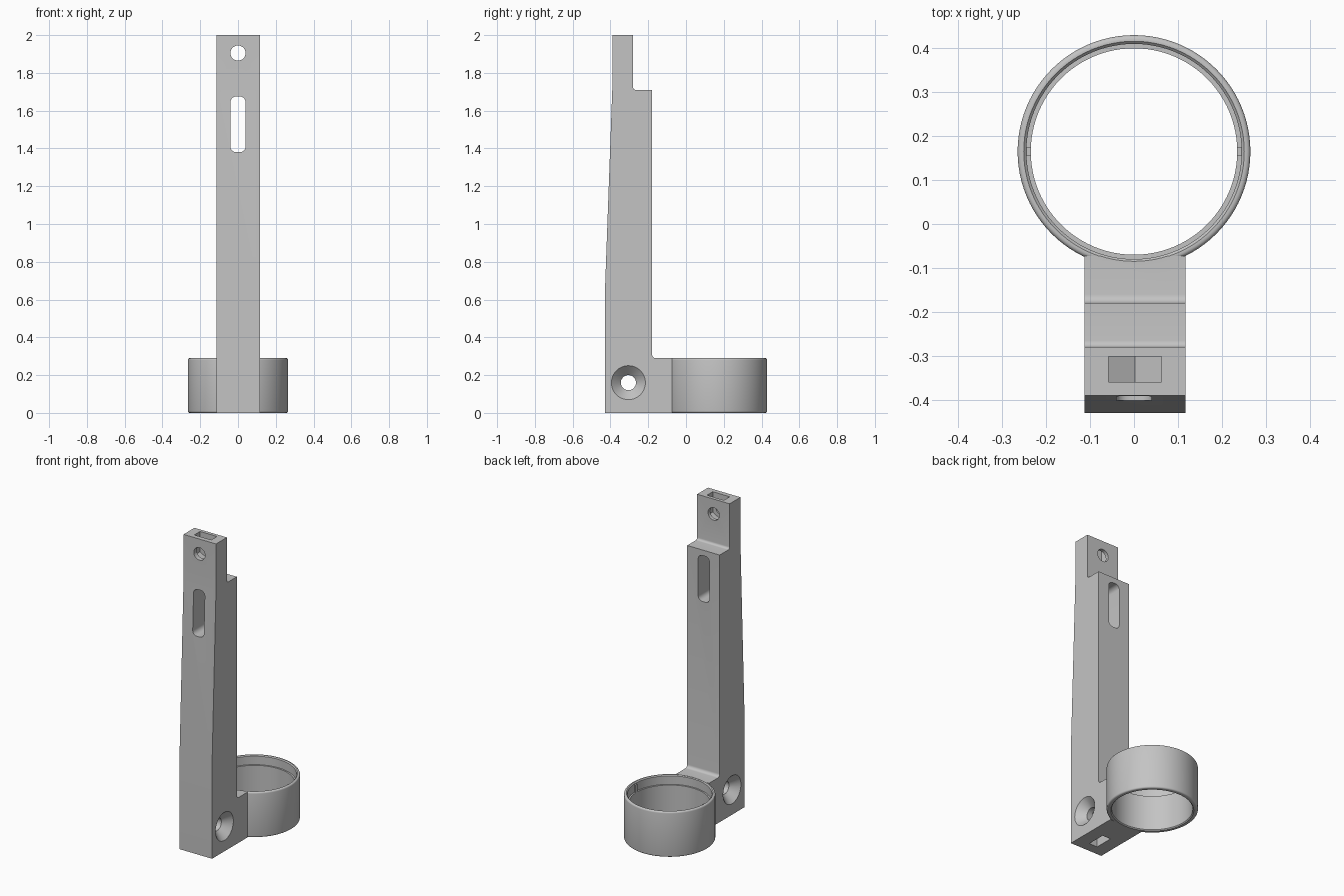
import bpy, bmesh, math
from mathutils import Matrix

if "Cube" in bpy.data.objects:
    bpy.data.objects.remove(bpy.data.objects["Cube"], do_unlink=True)

GREY = (0.55, 0.55, 0.55, 1)
grey = bpy.data.materials.new("plain grey")
grey.use_nodes = True
grey.diffuse_color = GREY
grey.node_tree.nodes["Principled BSDF"].inputs["Base Color"].default_value = GREY

RING_Y = 0.165
MID_X = 0.0025


def finish(name, bm):
    bmesh.ops.recalc_face_normals(bm, faces=bm.faces)
    mesh = bpy.data.meshes.new(name)
    bm.to_mesh(mesh)
    bm.free()
    mesh.materials.append(grey)
    ob = bpy.data.objects.new(name, mesh)
    bpy.context.collection.objects.link(ob)
    return ob


def prism(name, pts, axis, lo, hi):
    """Extrude a flat outline along x, y or z."""
    place = {"x": lambda a, b, d: (d, a, b),
             "y": lambda a, b, d: (a, d, b),
             "z": lambda a, b, d: (a, b, d)}[axis]
    bm = bmesh.new()
    ends = [[bm.verts.new(place(a, b, d)) for a, b in pts] for d in (lo, hi)]
    for loop in ends:
        bm.faces.new(loop)
    n = len(pts)
    for i in range(n):
        j = (i + 1) % n
        bm.faces.new((ends[0][i], ends[0][j], ends[1][j], ends[1][i]))
    return finish(name, bm)


def lathe(name, profile, steps, matrix, closed):
    """Turn (radius, height) points round z; either a closed loop or capped."""
    bm = bmesh.new()
    rings = []
    for r, h in profile:
        turn = [2 * math.pi * k / steps for k in range(steps)]
        rings.append([bm.verts.new((r * math.cos(t), r * math.sin(t), h)) for t in turn])
    pairs = list(zip(rings, rings[1:]))
    if closed:
        pairs.append((rings[-1], rings[0]))
    else:
        bm.faces.new(rings[0])
        bm.faces.new(rings[-1])
    for a, b in pairs:
        for k in range(steps):
            m = (k + 1) % steps
            bm.faces.new((a[k], a[m], b[m], b[k]))
    bm.transform(matrix)
    return finish(name, bm)


def arc(cx, cy, r, start, end, n=6):
    angles = [math.radians(start + (end - start) * i / n) for i in range(n + 1)]
    return [(cx + r * math.cos(t), cy + r * math.sin(t)) for t in angles]


def cut(target, cutter):
    cutter.hide_render = True
    mod = target.modifiers.new("cut", "BOOLEAN")
    mod.operation = "DIFFERENCE"
    mod.solver = "EXACT"
    mod.object = cutter
    bpy.context.view_layer.objects.active = target
    bpy.ops.object.modifier_apply(modifier=mod.name)
    bpy.data.objects.remove(cutter, do_unlink=True)


# Arm: tapered side outline with filleted steps
outline = [(-0.43, 0), (-0.43, 0.62), (-0.39, 1.72), (-0.39, 2), (-0.28, 2)]
outline += arc(-0.265, 1.725, 0.015, 180, 270)
outline += [(-0.18, 1.71)]
outline += arc(-0.16, 0.31, 0.02, 180, 270)
outline += [(-0.073, 0.29), (-0.073, 0)]
arm = prism("arm", outline, "x", MID_X - 0.115, MID_X + 0.115)

# Clearance for the ring bore
cut(arm, lathe("bore_cutter", [(0.25, -0.1), (0.25, 0.4)], 96,
               Matrix.Translation((0, RING_Y, 0)), False))

# Long slot and round hole, front to back
slot = []
for x, z, a in ((0.01, 1.645, 0), (-0.01, 1.645, 90), (-0.01, 1.41, 180), (0.01, 1.41, 270)):
    slot += arc(x, z, 0.03, a, a + 90)
cut(arm, prism("slot_cutter", slot, "y", -0.6, 0))
cut(arm, prism("hole_cutter", arc(0, 1.905, 0.04, 0, 348.75, 31), "y", -0.6, 0))

# Cross hole, countersunk on both sides
cross = Matrix.Translation((MID_X, -0.305, 0.16)) @ Matrix.Rotation(math.pi / 2, 4, "Y")
cut(arm, lathe("countersink_cutter",
               [(0.105, -0.13), (0.04, -0.065), (0.04, 0.065), (0.105, 0.13)],
               48, cross, False))


# Nut pockets with pointed ends, at the top and underneath
def pocket(centre, z, mouth):
    s = 1 if mouth > z else -1
    return [(centre - 0.06, mouth), (centre - 0.06, z - s * 0.035), (centre, z - s * 0.07),
            (centre + 0.06, z - s * 0.035), (centre + 0.06, mouth)]


cut(arm, prism("top_pocket_cutter", pocket(MID_X, 1.905, 2.1), "y", -0.36, -0.302))
cut(arm, prism("base_pocket_cutter", pocket(-0.305, 0.16, -0.1), "x", -0.027, 0.032))

# Ring holder with soft rims and an inner ledge
section = [(0.235, 0.006), (0.241, 0)]
section += arc(0.255, 0.01, 0.01, 270, 360, 4)
section += arc(0.255, 0.28, 0.01, 0, 90, 4)
section += [(0.251, 0.29), (0.245, 0.284), (0.245, 0.23), (0.235, 0.23)]
ring = lathe("ring_holder", section, 96, Matrix.Translation((0, RING_Y, 0)), True)

# Small ribs inside the ring
ribs = []
for side, label in ((-1, "right"), (1, "left")):
    lo, hi = sorted((side * 0.235, side * 0.25))
    y0, y1 = RING_Y - 0.009, RING_Y + 0.009
    ribs.append(prism(label + "_rib", [(lo, y0), (hi, y0), (hi, y1), (lo, y1)],
                      "z", 0.225, 0.28))

# Smooth the round surfaces and keep the hard edges
bpy.ops.object.select_all(action="DESELECT")
for ob in (arm, ring):
    ob.select_set(True)
bpy.context.view_layer.objects.active = arm
bpy.ops.object.shade_smooth_by_angle(angle=math.radians(30))
